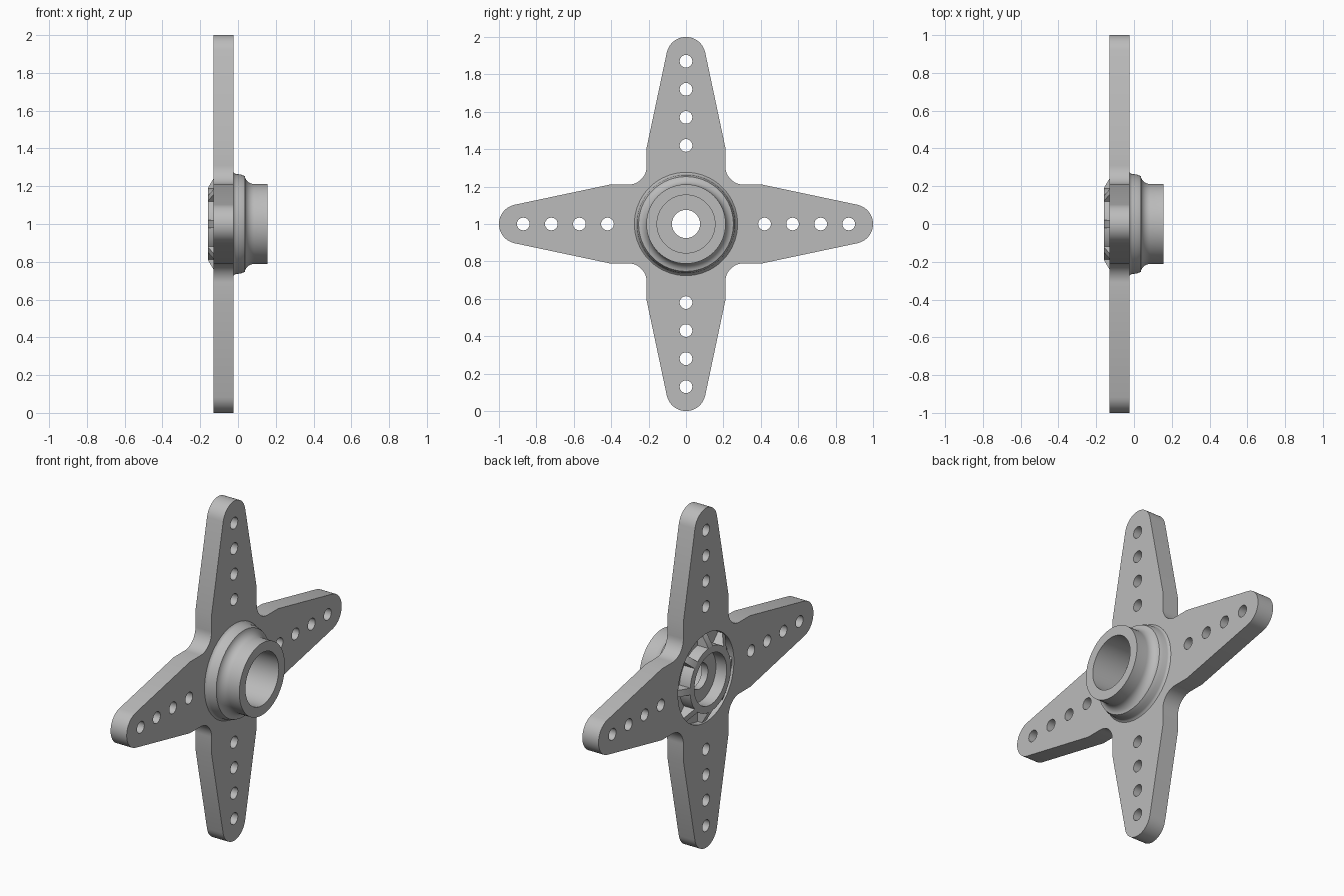
import bpy
import bmesh
from math import sin, cos, pi, radians
from mathutils import Matrix, Vector

cube = bpy.data.objects.get("Cube")
if cube:
    bpy.data.objects.remove(cube, do_unlink=True)

grey = bpy.data.materials.new("light grey plastic")
grey.use_nodes = True
grey.diffuse_color = (0.5, 0.5, 0.5, 1)
grey.node_tree.nodes["Principled BSDF"].inputs["Base Color"].default_value = (0.5, 0.5, 0.5, 1)

BACK, FRONT = -0.13, -0.025     # plate faces along x
GROOVE_R, FLOOR = 0.26, -0.09   # ring groove on the back


def finish(name, bm):
    """Weld, shade and raise a part so that its axis sits at z = 1."""
    bmesh.ops.remove_doubles(bm, verts=bm.verts, dist=1e-5)
    bmesh.ops.recalc_face_normals(bm, faces=bm.faces)
    mesh = bpy.data.meshes.new(name)
    bm.to_mesh(mesh)
    bm.free()
    mesh.materials.append(grey)
    obj = bpy.data.objects.new(name, mesh)
    bpy.context.collection.objects.link(obj)
    obj.location.z = 1
    bpy.ops.object.select_all(action='DESELECT')
    obj.select_set(True)
    bpy.context.view_layer.objects.active = obj
    bpy.ops.object.shade_smooth_by_angle(angle=radians(32))
    return obj


def arc(cx, cy, r, start, end, n):
    steps = [radians(start + (end - start) * i / n) for i in range(n + 1)]
    return [(cx + r * cos(a), cy + r * sin(a)) for a in steps]


def circle(cx, cy, r, n):
    return arc(cx, cy, r, 0, 360, n)[:-1]


def turn(points, quarter):
    c, s = [(1, 0), (0, 1), (-1, 0), (0, -1)][quarter]
    return [(c * u - s * v, s * u + c * v) for u, v in points]


# Star plate: one arm outline and its holes, repeated four times
arm = [(0.41, -0.21)] + arc(0.895, 0, 0.105, -78, 78, 20) + [(0.41, 0.21)]
arm += arc(0.31, 0.31, 0.10, 270, 180, 12)
outline, loops = [], []
for q in range(4):
    outline += turn(arm, q)
    loops += [turn(circle(0.42 + 0.15 * i, 0, 0.034, 24), q) for i in range(4)]
loops += [outline, circle(0, 0, GROOVE_R, 64)]

curve = bpy.data.curves.new("plate_outline", 'CURVE')
curve.dimensions = '2D'
curve.fill_mode = 'BOTH'
curve.extrude = (FRONT - BACK) / 2
for loop in loops:
    spline = curve.splines.new('POLY')
    spline.points.add(len(loop) - 1)
    for point, (u, v) in zip(spline.points, loop):
        point.co = (u, v, 0, 1)
    spline.use_cyclic_u = True
outline_obj = bpy.data.objects.new("plate_outline", curve)
bpy.context.collection.objects.link(outline_obj)
bpy.context.view_layer.update()
filled = outline_obj.evaluated_get(bpy.context.evaluated_depsgraph_get())
bm = bmesh.new()
bm.from_mesh(filled.to_mesh())
filled.to_mesh_clear()
bpy.data.objects.remove(outline_obj, do_unlink=True)
for vert in bm.verts:
    u, v, w = vert.co
    vert.co = (w + (FRONT + BACK) / 2, u, v)
finish("star_plate", bm)

# Hub: turned profile (x, radius) with a bore, a web, a back rim and a groove
profile = [(FRONT, GROOVE_R), (FLOOR, GROOVE_R), (FLOOR, 0.19), (-0.16, 0.19),
           (-0.16, 0.15), (FLOOR, 0.15), (FLOOR, 0.075), (-0.05, 0.075),
           (-0.05, 0.155), (0.157, 0.155), (0.157, 0.212), (0.085, 0.212)]
profile += [(x, r) for x, r in arc(0.085, 0.262, 0.05, 270, 190, 8)][1:]
profile += [(0.015, 0.262), (-0.01, 0.265), (-0.018, 0.268), (FRONT, 0.276)]
bm = bmesh.new()
ring = [bm.verts.new((x, 0, r)) for x, r in profile]
edges = [bm.edges.new((a, b)) for a, b in zip(ring, ring[1:] + ring[:1])]
bmesh.ops.spin(bm, geom=ring + edges, cent=(0, 0, 0), axis=(1, 0, 0),
               angle=2 * pi, steps=64, use_duplicate=False)
finish("hub", bm)

# Sloped ribs around the back rim
side = [(-0.16, 0.18), (-0.16, 0.19), (-0.118, GROOVE_R),
        (FLOOR + 0.002, GROOVE_R), (FLOOR + 0.002, 0.18)]
bm = bmesh.new()
for k in range(8):
    rot = Matrix.Rotation(k * pi / 4, 3, 'X')
    face = bm.faces.new([bm.verts.new(rot @ Vector((x, -0.02, r))) for x, r in side])
    top = bmesh.ops.extrude_face_region(bm, geom=[face], use_keep_orig=True)
    moved = [g for g in top["geom"] if isinstance(g, bmesh.types.BMVert)]
    bmesh.ops.translate(bm, verts=moved, vec=rot @ Vector((0, 0.04, 0)))
finish("back_ribs", bm)
